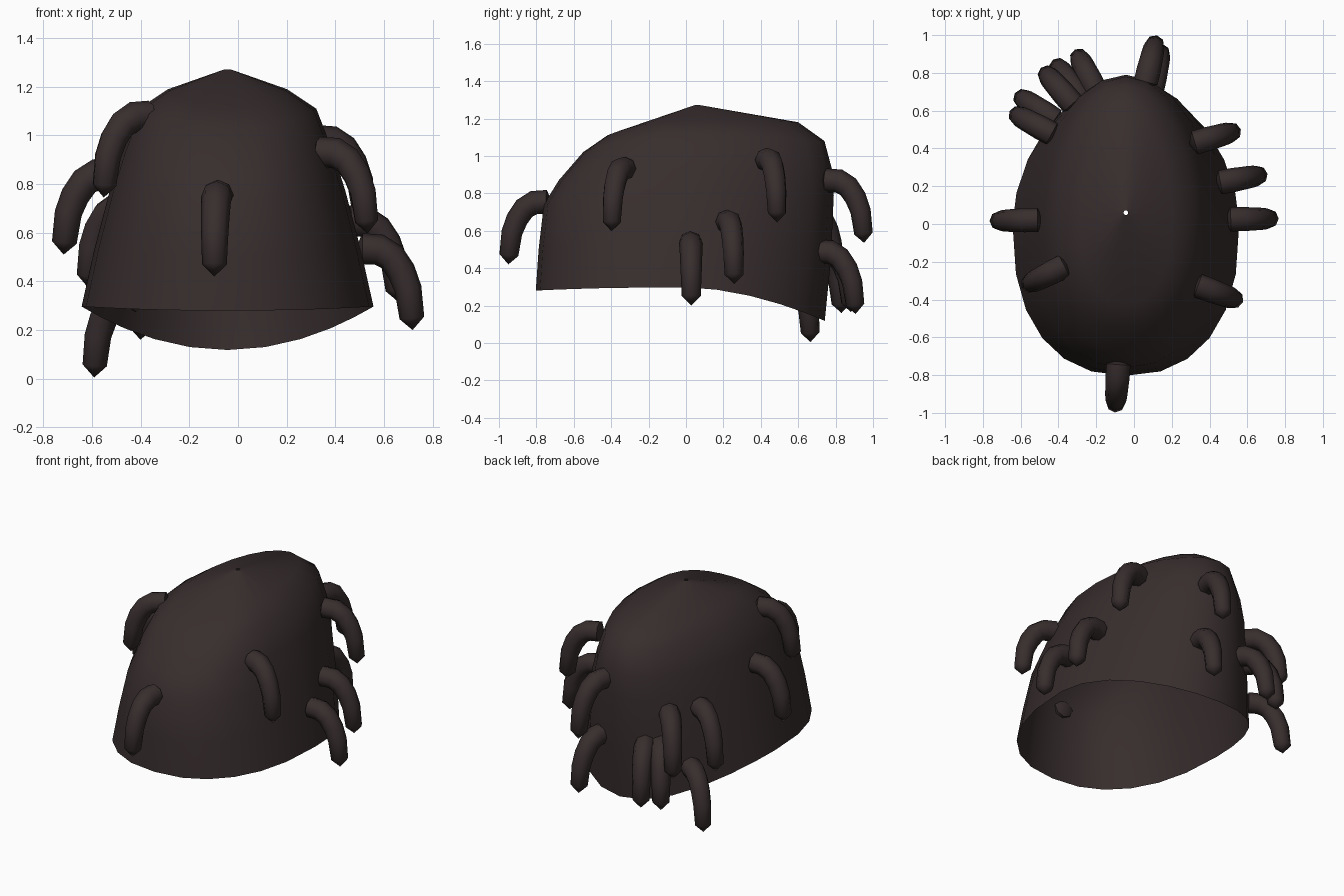
import bpy, bmesh, math
from mathutils import Vector

if "Cube" in bpy.data.objects:
    bpy.data.objects.remove(bpy.data.objects["Cube"])

mat = bpy.data.materials.new("dark brown hair")
mat.diffuse_color = (0.039, 0.0265, 0.0265, 1)
mat.use_nodes = True
mat.node_tree.nodes["Principled BSDF"].inputs["Base Color"].default_value = mat.diffuse_color


def finish(bm, name, angle):
    bmesh.ops.recalc_face_normals(bm, faces=bm.faces)
    me = bpy.data.meshes.new(name)
    bm.to_mesh(me)
    bm.free()
    me.materials.append(mat)
    ob = bpy.data.objects.new(name, me)
    bpy.context.collection.objects.link(ob)
    bpy.ops.object.select_all(action='DESELECT')
    ob.select_set(True)
    bpy.context.view_layer.objects.active = ob
    bpy.ops.object.shade_smooth_by_angle(angle=math.radians(angle))
    return ob


def bridge(bm, a, b):
    n = len(a)
    for i in range(n):
        j = (i + 1) % n
        bm.faces.new((a[i], a[j], b[j], b[i]))


# Hair cap: open shell lofted through oval rings
# (y front, y back, half width, z front, z side, z back)
RINGS = [
    (0.048, 0.072, 0.012, 1.272, 1.272, 1.272),
    (-0.42, 0.60, 0.245, 1.11, 1.19, 1.18),
    (-0.55, 0.74, 0.365, 1.02, 1.11, 1.08),
    (-0.68, 0.78, 0.435, 0.87, 0.93, 0.93),
    (-0.76, 0.79, 0.485, 0.74, 0.77, 0.79),
    (-0.788, 0.775, 0.548, 0.50, 0.53, 0.45),
    (-0.803, 0.742, 0.60, 0.28, 0.297, 0.118),
]
SEG, CX = 24, -0.043
bm = bmesh.new()
prev = None
for k, (yf, yb, hx, zf, zm, zb) in enumerate(RINGS):
    cy = 0.06 * (1 - k / 6)
    ring = []
    for i in range(SEG):
        t = 2 * math.pi * i / SEG
        c, s = math.cos(t), math.sin(t)
        if c > 0:      # front half, slightly squarer
            y, z = cy + (yf - cy) * c ** 0.82, zm + (zf - zm) * c * c
            s = math.copysign(abs(s) ** 0.88, s)
        else:          # back half, slightly narrower
            y, z = cy + (yb - cy) * abs(c) ** 1.12, zm + (zb - zm) * c * c
        ring.append(bm.verts.new((CX + hx * s, y, z)))
    if prev:
        bridge(bm, prev, ring)
    prev = ring
finish(bm, "hair_cap", 50)

# Curl: tapered bent tube with pointed ends; (outward, down, radius)
PATH = [(-0.025, 0.018, 0), (0.005, 0.016, 0.064), (0.075, 0.02, 0.064), (0.125, 0.05, 0.061),
        (0.165, 0.108, 0.059), (0.193, 0.18, 0.056), (0.209, 0.30, 0.051), (0.212, 0.35, 0)]


def curl(name, start, tip, z_tip, sides=8):
    d = Vector((tip[0] - start[0], tip[1] - start[1], 0)).normalized()
    side = Vector((-d.y, d.x, 0))
    origin = Vector((tip[0], tip[1], z_tip + 0.35)) - d * 0.21
    pts = [origin + d * o - Vector((0, 0, h)) for o, h, r in PATH]
    bm = bmesh.new()
    rings = []
    for i in range(1, len(pts) - 1):
        tan = (pts[i + 1] - pts[i - 1]).normalized()
        up = tan.cross(side)
        r = PATH[i][2]
        rings.append([bm.verts.new(pts[i] + r * (side * math.cos(a) + up * math.sin(a)))
                      for a in (2 * math.pi * k / sides for k in range(sides))])
    for a, b in zip(rings, rings[1:]):
        bridge(bm, a, b)
    for p, ring in ((pts[0], rings[0]), (pts[-1], rings[-1])):
        v = bm.verts.new(p)
        for i in range(sides):
            bm.faces.new((ring[i], ring[(i + 1) % sides], v))
    finish(bm, name, 50)


# start xy, tip xy, tip height
CURLS = [
    ("front_curl", (-0.082, -0.74), (-0.097, -0.948), 0.42),
    ("left_curl", (-0.505, 0.022), (-0.715, 0.017), 0.51),
    ("left_front_curl", (-0.345, -0.21), (-0.55, -0.315), 0.745),
    ("left_back_curl_upper", (-0.43, 0.475), (-0.615, 0.575), 0.375),
    ("left_back_curl_lower", (-0.42, 0.55), (-0.59, 0.665), 0.005),
    ("back_left_curl_upper", (-0.32, 0.63), (-0.46, 0.79), 0.365),
    ("back_left_curl_middle", (-0.28, 0.66), (-0.40, 0.83), 0.16),
    ("back_left_curl_inner", (-0.20, 0.70), (-0.29, 0.88), 0.165),
    ("back_curl_upper", (0.06, 0.74), (0.11, 0.95), 0.535),
    ("back_curl_lower", (0.09, 0.69), (0.14, 0.905), 0.155),
    ("right_back_curl_upper", (0.32, 0.43), (0.518, 0.487), 0.645),
    ("right_back_curl_lower", (0.455, 0.22), (0.658, 0.257), 0.315),
    ("right_curl", (0.51, 0.025), (0.716, 0.028), 0.20),
    ("right_front_curl", (0.335, -0.325), (0.53, -0.397), 0.597),
]
for c in CURLS:
    curl(*c)
